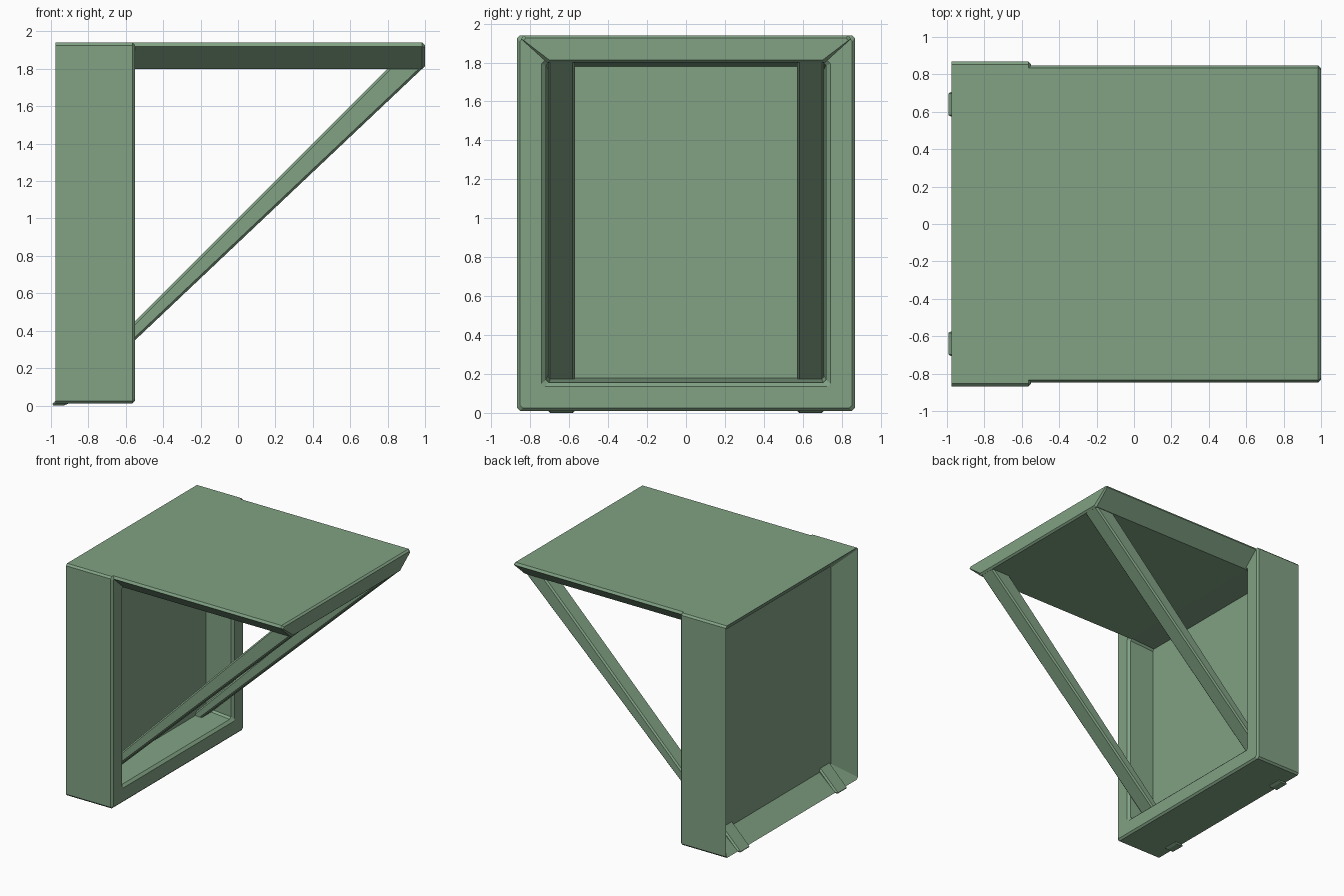
import bpy, bmesh

if "Cube" in bpy.data.objects:
    bpy.data.objects.remove(bpy.data.objects["Cube"])

mat = bpy.data.materials.new("green")
mat.diffuse_color = (0.22, 0.36, 0.23, 1)
mat.use_nodes = True
mat.node_tree.nodes["Principled BSDF"].inputs["Base Color"].default_value = mat.diffuse_color


def loft(name, rings, bevel=0.0):
    """Join equal-sized point rings into a closed, flat-shaded solid."""
    bm = bmesh.new()
    loops = [[bm.verts.new(p) for p in ring] for ring in rings]
    for a, b in zip(loops, loops[1:]):
        for i in range(len(a)):
            j = (i + 1) % len(a)
            bm.faces.new((a[i], a[j], b[j], b[i]))
    bm.faces.new(loops[0])
    bm.faces.new(loops[-1])
    bmesh.ops.recalc_face_normals(bm, faces=bm.faces)
    if bevel:
        bmesh.ops.bevel(bm, geom=bm.edges[:], offset=bevel, segments=1,
                        affect='EDGES', clamp_overlap=True)
    me = bpy.data.meshes.new(name)
    bm.to_mesh(me)
    bm.free()
    me.materials.append(mat)
    ob = bpy.data.objects.new(name, me)
    bpy.context.collection.objects.link(ob)
    return ob


def rect(x, w, lo, hi, c=0.015):
    """Rectangle with chamfered corners, in the plane at x."""
    return [(x, -w + c, lo), (x, w - c, lo), (x, w, lo + c), (x, w, hi - c),
            (x, w - c, hi), (x, -w + c, hi), (x, -w, hi - c), (x, -w, lo + c)]


# Box frame: front recess, rim, outer walls, sloped recess at the rear
loft("box_frame", [
    rect(-0.79, 0.71, 0.18, 1.78),
    rect(-0.57, 0.72, 0.155, 1.80),
    rect(-0.55, 0.742, 0.135, 1.81),
    rect(-0.55, 0.853, 0.025, 1.925),
    rect(-0.565, 0.868, 0.01, 1.94),
    rect(-0.975, 0.868, 0.01, 1.94),
    rect(-0.83, 0.72, 0.14, 1.80),
])


# Top board: sides slope inward toward the underside, chamfered front end
def board(x, d=0.0):
    half = [(0.715 - d, 1.80 + d), (0.847 - d, 1.92 - d / 2), (0.835 - d, 1.94 - d)]
    return [(x, y, z) for y, z in half] + [(x, -y, z) for y, z in reversed(half)]


loft("top_board", [board(-0.58), board(0.985), board(1.0, 0.013)])

# Diagonal braces, running through the box to the bottom rear edge
side = [(-1.0, 0.0), (-0.92, 0.0), (1.0, 1.815), (0.815, 1.815)]
for name, s in (("left_brace", 1), ("right_brace", -1)):
    loft(name, [[(x, s * y, z) for x, z in side] for y in (0.57, 0.71)], 0.012)
